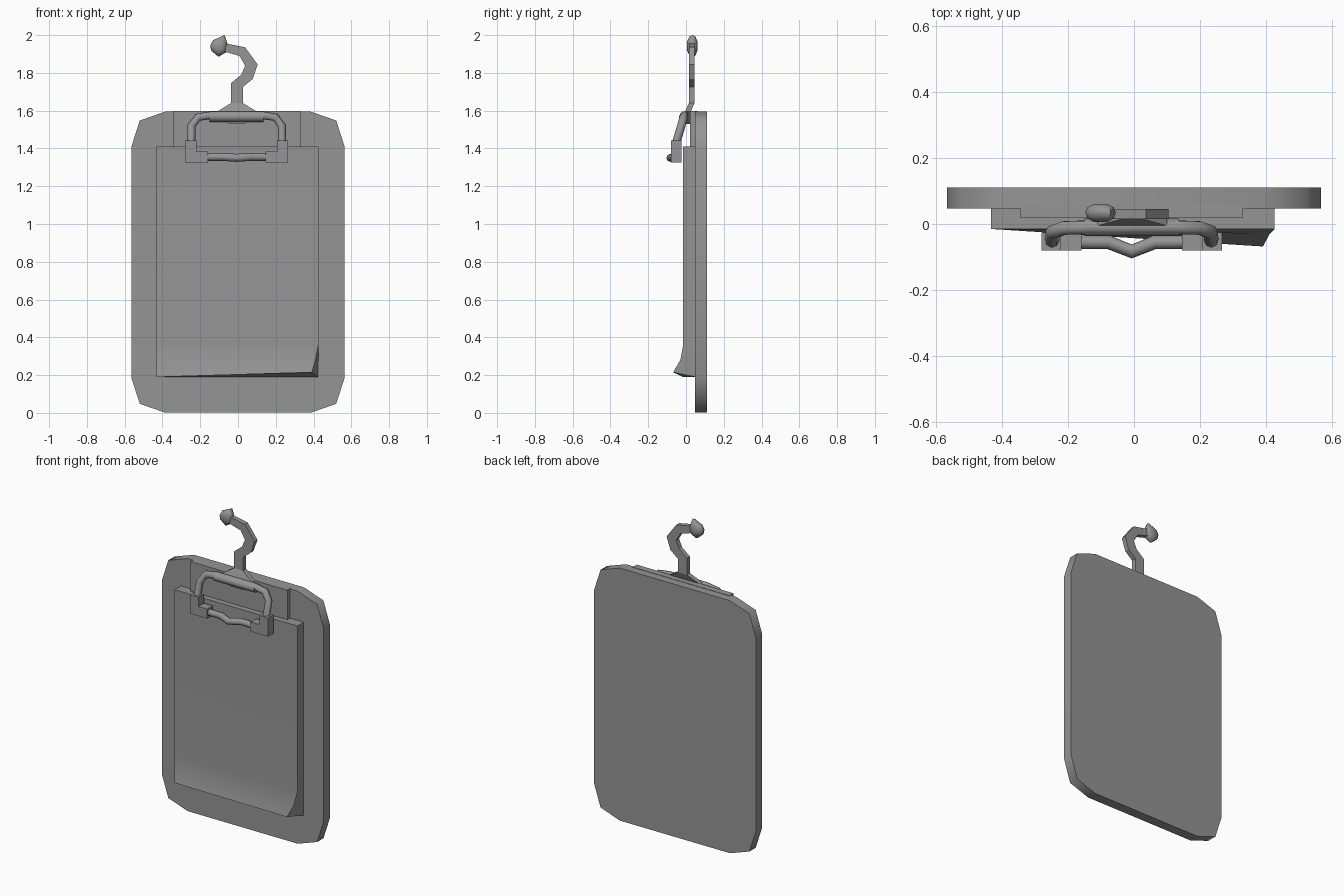
import bpy, bmesh
from mathutils import Vector

if "Cube" in bpy.data.objects:
    bpy.data.objects.remove(bpy.data.objects["Cube"])

grey = bpy.data.materials.new("plain_grey")
grey.use_nodes = True
colour = (0.3, 0.3, 0.3, 1)
grey.diffuse_color = colour
grey.node_tree.nodes["Principled BSDF"].inputs["Base Color"].default_value = colour
CX = -0.007  # centre line of the clip


def finish(obj, angle):
    obj.data.materials.clear()
    obj.data.materials.append(grey)
    bpy.ops.object.select_all(action="DESELECT")
    bpy.context.view_layer.objects.active = obj
    obj.select_set(True)
    bpy.ops.object.shade_smooth_by_angle(angle=angle)
    return obj


def loft(name, loops, angle=0.5):
    """Skin equal-length loops of points and close both ends."""
    bm = bmesh.new()
    rings = [[bm.verts.new(p) for p in loop] for loop in loops]
    n = len(rings[0])
    for a, b in zip(rings, rings[1:]):
        for i in range(n):
            j = (i + 1) % n
            bm.faces.new((a[i], a[j], b[j], b[i]))
    bm.faces.new(rings[0])
    bm.faces.new(rings[-1])
    bmesh.ops.recalc_face_normals(bm, faces=bm.faces)
    mesh = bpy.data.meshes.new(name)
    bm.to_mesh(mesh)
    bm.free()
    obj = bpy.data.objects.new(name, mesh)
    bpy.context.collection.objects.link(obj)
    return finish(obj, angle)


def slab(name, outline, front, back, angle=0.5):
    return loft(name, [[(x, y, z) for x, z in outline] for y in (front, back)], angle)


def tube(name, points, radius):
    curve = bpy.data.curves.new(name, "CURVE")
    curve.dimensions = "3D"
    curve.bevel_depth = radius
    curve.bevel_resolution = 2
    curve.use_fill_caps = True
    spline = curve.splines.new("POLY")
    spline.points.add(len(points) - 1)
    for point, co in zip(spline.points, points):
        point.co = (*co, 1)
    obj = bpy.data.objects.new(name, curve)
    bpy.context.collection.objects.link(obj)
    bpy.ops.object.select_all(action="DESELECT")
    bpy.context.view_layer.objects.active = obj
    obj.select_set(True)
    bpy.ops.object.convert(target="MESH")
    return finish(bpy.context.object, 1.0)


def mirrored(half):
    """Path given on the +x side, continued across the clip centre line."""
    return [(CX - x, y, z) for x, y, z in half] + [(CX + x, y, z) for x, y, z in reversed(half)]


# Board with clipped corners
corner = [(0.565, 0.61), (0.52, 0.75), (0.385, 0.797)]
quarter = corner + [(-x, z) for x, z in reversed(corner)]
outline = quarter + [(-x, -z) for x, z in quarter]
slab("board", [(x, z + 0.798) for x, z in outline], 0.047, 0.11, 1.0)

# Backing plate under the clip
slab("clip_plate", [(-0.345, 1.35), (0.33, 1.35), (0.33, 1.597), (-0.345, 1.597)], 0.02, 0.06)

# Paper stack, with the lower front corner curling outward
rows = [(1.41, 1.41, 0.425, -0.015), (0.36, 0.36, 0.425, -0.015),
        (0.27, 0.28, 0.41, -0.03), (0.19, 0.215, 0.39, -0.068)]
loft("paper_stack", [[(-0.432, 0.05, zl), (-0.432, -0.015, zl), (x, y, zr), (0.425, 0.05, zl)]
                     for zl, zr, x, y in rows])

# Wire clip: bail, sleeve, jaw blocks and bent bar
tube("clip_bail", mirrored([(0.241, -0.055, 1.42), (0.239, -0.025, 1.52),
                            (0.205, -0.012, 1.565), (0.13, -0.01, 1.576)]), 0.022)
tube("clip_sleeve", [(CX - 0.143, -0.01, 1.568), (CX + 0.143, -0.01, 1.568)], 0.027)
for side, name in ((-1, "right"), (1, "left")):
    block = [(0.273, 1.325), (0.273, 1.443), (0.213, 1.443),
             (0.213, 1.385), (0.152, 1.385), (0.152, 1.325)]
    slab(name + "_jaw_block", [(CX + side * x, z) for x, z in block], -0.08, -0.025)
tube("clip_bar", mirrored([(0.16, -0.055, 1.355), (0.07, -0.055, 1.355)])[:2]
     + [(CX, -0.083, 1.35)]
     + mirrored([(0.16, -0.055, 1.355), (0.07, -0.055, 1.355)])[2:], 0.021)

# Hook neck, cut as pairs of points along its length
pairs = [((-0.05, 1.53), (0.035, 1.53)), ((-0.11, 1.595), (0.1, 1.595)),
         ((-0.038, 1.64), (0.026, 1.64)), ((-0.038, 1.745), (0.026, 1.725)),
         ((0.017, 1.79), (0.078, 1.768)), ((0.038, 1.838), (0.104, 1.845)),
         ((0.008, 1.89), (0.037, 1.936)), ((-0.07, 1.912), (-0.06, 1.955))]
offsets = [-0.02, -0.02] + [0.0] * 6
loft("hook", [[(a[0], 0.015 + o, a[1]), (b[0], 0.015 + o, b[1]),
               (b[0], 0.045 + o, b[1]), (a[0], 0.045 + o, a[1])]
              for (a, b), o in zip(pairs, offsets)], 0.4)

# Rounded hook tip
rim = [(-0.147, 1.945), (-0.132, 1.973), (-0.071, 2.0), (-0.056, 1.955),
       (-0.056, 1.913), (-0.103, 1.885), (-0.142, 1.918)]
centre = Vector((-0.1, 1.942))
loft("hook_tip", [[(centre.x + (x - centre.x) * s, y, centre.y + (z - centre.y) * s)
                   for x, z in rim]
                  for y, s in ((0.006, 0.45), (0.018, 0.88), (0.034, 1), (0.05, 0.88), (0.06, 0.45))], 1.0)
